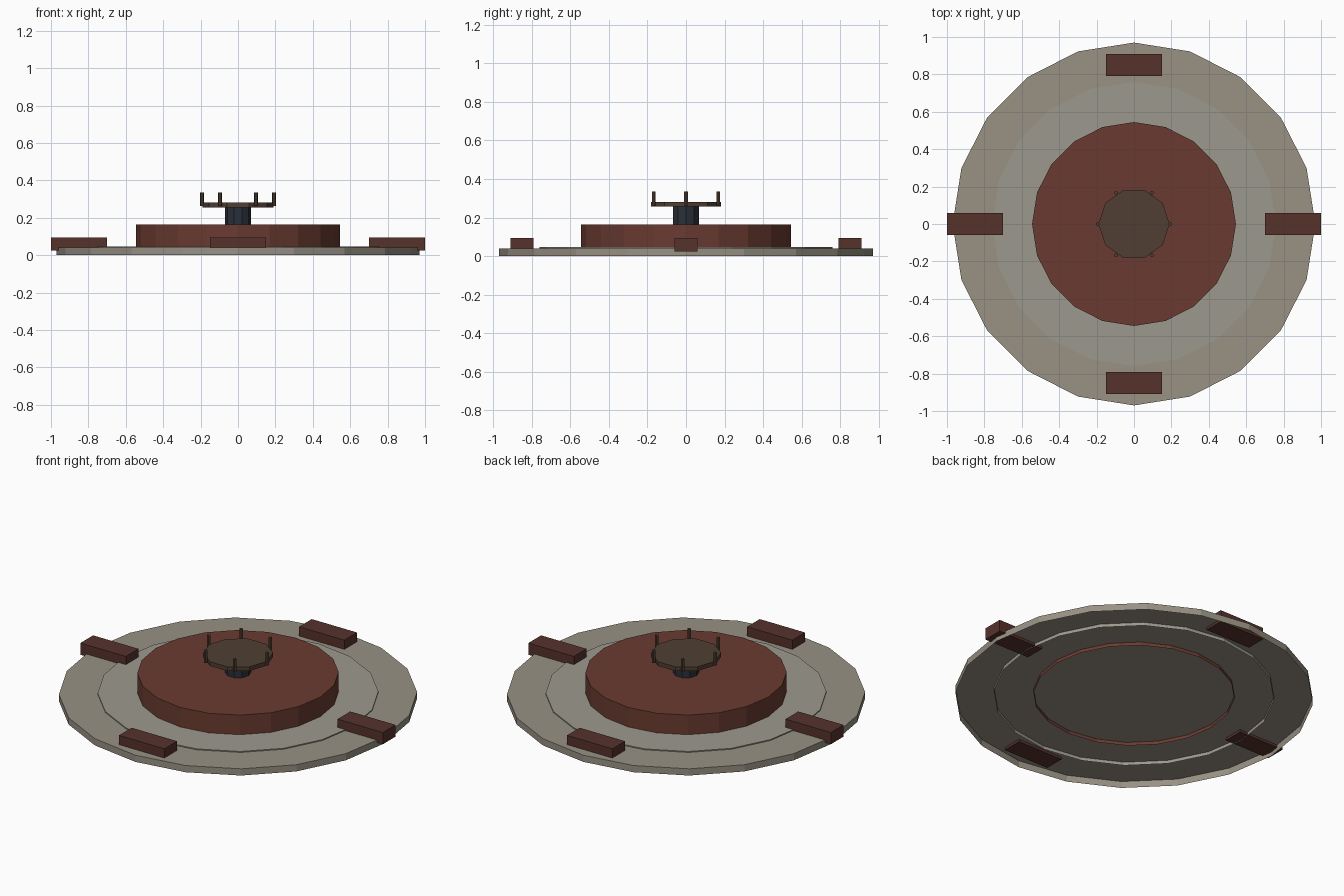
import bpy, bmesh
from math import cos, sin, pi

if "Cube" in bpy.data.objects:
    bpy.data.objects.remove(bpy.data.objects["Cube"])


def material(name, rgb):
    m = bpy.data.materials.new(name)
    lin = [((c / 255 + 0.055) / 1.055) ** 2.4 for c in rgb]
    m.diffuse_color = (*lin, 1)
    m.use_nodes = True
    m.node_tree.nodes["Principled BSDF"].inputs["Base Color"].default_value = m.diffuse_color
    return m


STONE = material("stone", (152, 145, 132))
PALE = material("pale_stone", (156, 153, 141))
RED = material("dark_red", (106, 59, 49))
BAR = material("dark_bar", (86, 50, 43))
BRONZE = material("bronze", (80, 62, 50))
STEEL = material("dark_steel", (42, 47, 56))


def finish(name, bm, mat):
    mesh = bpy.data.meshes.new(name)
    bm.to_mesh(mesh)
    bm.free()
    mesh.materials.append(mat)
    obj = bpy.data.objects.new(name, mesh)
    bpy.context.collection.objects.link(obj)
    return obj


def prism(name, radius, z0, z1, sides, mat, x=0, y=0, bottom=True):
    """Flat-faced cylinder, optionally open underneath."""
    bm = bmesh.new()
    angles = [2 * pi * i / sides for i in range(sides)]
    low, high = [[bm.verts.new((x + radius * cos(a), y + radius * sin(a), z))
                  for a in angles] for z in (z0, z1)]
    for i in range(sides):
        j = (i + 1) % sides
        bm.faces.new((low[i], low[j], high[j], high[i]))
    bm.faces.new(high)
    if bottom:
        bm.faces.new(low[::-1])
    return finish(name, bm, mat)


def box(name, center, size, mat):
    bm = bmesh.new()
    bmesh.ops.create_cube(bm, size=1)
    bmesh.ops.scale(bm, vec=size, verts=bm.verts)
    bmesh.ops.translate(bm, vec=center, verts=bm.verts)
    return finish(name, bm, mat)


# Stacked base discs, hollow underneath
prism("base_disc", 0.97, 0.0, 0.04, 20, STONE, bottom=False)
prism("inner_disc", 0.76, 0.02, 0.046, 20, PALE, bottom=False)
prism("raised_platform", 0.545, 0.02, 0.163, 20, RED, bottom=False)

# Four blocks around the rim, all in the same orientation
for i, (x, y) in enumerate([(0.85, 0), (0, 0.85), (-0.85, 0), (0, -0.85)]):
    box(f"rim_block_{i + 1}", (x, y, 0.06), (0.30, 0.12, 0.07), BAR)

# Central column and bowl plate
prism("hub", 0.07, 0.15, 0.256, 10, STEEL)
prism("top_plate", 0.19, 0.256, 0.281, 10, BRONZE)

# Ring of posts on the plate edge
for i in range(6):
    a = i * pi / 3
    prism(f"post_{i + 1}", 0.011, 0.262, 0.335, 6, BRONZE,
          0.193 * cos(a), 0.193 * sin(a))
